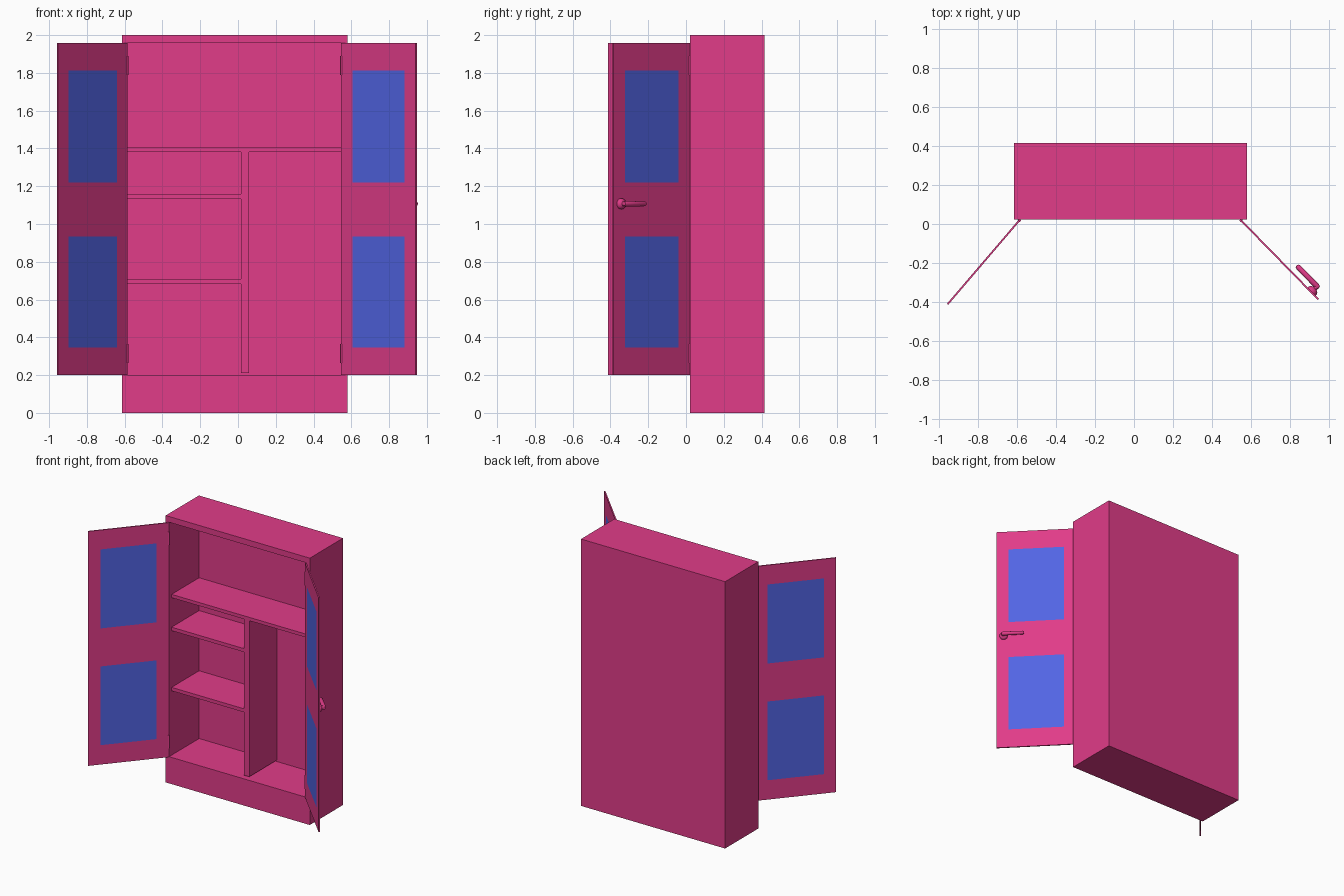
import bpy, bmesh, math
from mathutils import Matrix

if "Cube" in bpy.data.objects:
    bpy.data.objects.remove(bpy.data.objects["Cube"])


def material(name, color):
    m = bpy.data.materials.new(name)
    m.diffuse_color = (*color, 1)
    m.use_nodes = True
    m.node_tree.nodes["Principled BSDF"].inputs["Base Color"].default_value = m.diffuse_color
    return m


PINK = material("pink_paint", (0.75, 0.045, 0.25))
BLUE = material("blue_glass", (0.085, 0.13, 0.78))


def finish(name, bm, mats=(PINK,)):
    bmesh.ops.recalc_face_normals(bm, faces=bm.faces)
    me = bpy.data.meshes.new(name)
    bm.to_mesh(me)
    bm.free()
    ob = bpy.data.objects.new(name, me)
    bpy.context.collection.objects.link(ob)
    for m in mats:
        me.materials.append(m)
    return ob


def box(name, x, y, z):
    bm = bmesh.new()
    bmesh.ops.create_cube(bm, size=1)
    for v in bm.verts:
        v.co = [r[0] if c < 0 else r[1] for c, r in zip(v.co, (x, y, z))]
    return finish(name, bm)


def lathe(name, profile, matrix, steps=24):
    """Spin an (r, z) profile about z, then place it."""
    bm = bmesh.new()
    vs = [bm.verts.new((r, 0, z)) for r, z in profile]
    es = [bm.edges.new(p) for p in zip(vs, vs[1:])]
    bmesh.ops.spin(bm, geom=vs + es, cent=(0, 0, 0), axis=(0, 0, 1),
                   angle=math.tau, steps=steps)
    bmesh.ops.remove_doubles(bm, verts=bm.verts, dist=1e-5)
    bm.transform(matrix)
    ob = finish(name, bm)
    for o in bpy.context.selected_objects:
        o.select_set(False)
    ob.select_set(True)
    bpy.context.view_layer.objects.active = ob
    bpy.ops.object.shade_smooth_by_angle(angle=math.radians(35))
    return ob


# Cabinet shell: outer walls, front rim and recessed interior
L, R, F, B = -0.615, 0.58, 0.022, 0.415
l, r, b, lo, hi = -0.587, 0.548, 0.378, 0.2, 1.957


def ring(bm, x0, x1, y, z0, z1):
    return [bm.verts.new(c) for c in
            ((x0, y, z0), (x1, y, z0), (x1, y, z1), (x0, y, z1))]


bm = bmesh.new()
rings = [ring(bm, L, R, B, 0, 2), ring(bm, L, R, F, 0, 2),
         ring(bm, l, r, F, lo, hi), ring(bm, l, r, b, lo, hi)]
for p, q in zip(rings, rings[1:]):
    for i in range(4):
        j = (i + 1) % 4
        bm.faces.new((p[i], p[j], q[j], q[i]))
bm.faces.new(rings[0])
bm.faces.new(rings[-1])
finish("cabinet_shell", bm)

# Shelves and divider
SF = 0.052
box("top_shelf", (l, r), (SF, b), (1.38, 1.405))
box("divider", (0.015, 0.057), (SF, b), (0.21, 1.38))
for i, z in enumerate((0.682, 1.133)):
    box(f"small_shelf_{i + 1}", (l, 0.015), (SF, b), (z, z + 0.026))

# Doors: grid of cells, two of them glass, made thick
XS = (0, 0.085, 0.48, 0.565)
ZS = (0.2, 0.345, 0.935, 1.22, 1.812, 1.957)


def door(name, pivot, angle):
    place = Matrix.Translation(pivot) @ Matrix.Rotation(angle, 4, 'Z')
    bm = bmesh.new()
    grid = [[bm.verts.new((x, 0, z)) for z in ZS] for x in XS]
    for i in range(3):
        for j in range(5):
            f = bm.faces.new((grid[i][j], grid[i + 1][j],
                              grid[i + 1][j + 1], grid[i][j + 1]))
            f.material_index = int(i == 1 and j in (1, 3))
    ob = finish(name, bm, (PINK, BLUE))
    ob.matrix_world = place
    mod = ob.modifiers.new("thickness", 'SOLIDIFY')
    mod.thickness, mod.offset = 0.009, 0
    # Hinge barrels on the pivot line
    for k, z in enumerate((0.265, 1.79)):
        lathe(f"{name}_hinge_{k + 1}",
              [(0, z), (0.008, z), (0.008, z + 0.1), (0, z + 0.1)],
              Matrix.Translation(pivot), 12)
    return place


door("left_door", (-0.588, 0.018, 0), math.atan2(-0.43, -0.368))
right = door("right_door", (0.549, 0.018, 0), math.atan2(-0.405, 0.396))

# Handle on the outside of the right door: rose with neck, then lever
at = right @ Matrix.Translation((0.513, 0, 1.107))
lathe("handle_rose",
      [(0, 0), (0.028, 0), (0.029, 0.012), (0.024, 0.021), (0.013, 0.027),
       (0.012, 0.042), (0, 0.042)],
      at @ Matrix.Rotation(-math.pi / 2, 4, 'X'))
lathe("handle_lever",
      [(0, -0.014), (0.01, -0.011), (0.014, 0), (0.013, 0.138),
       (0.009, 0.147), (0, 0.149)],
      at @ Matrix.Translation((0, 0.042, 0)) @ Matrix.Rotation(-math.pi / 2, 4, 'Y'))
